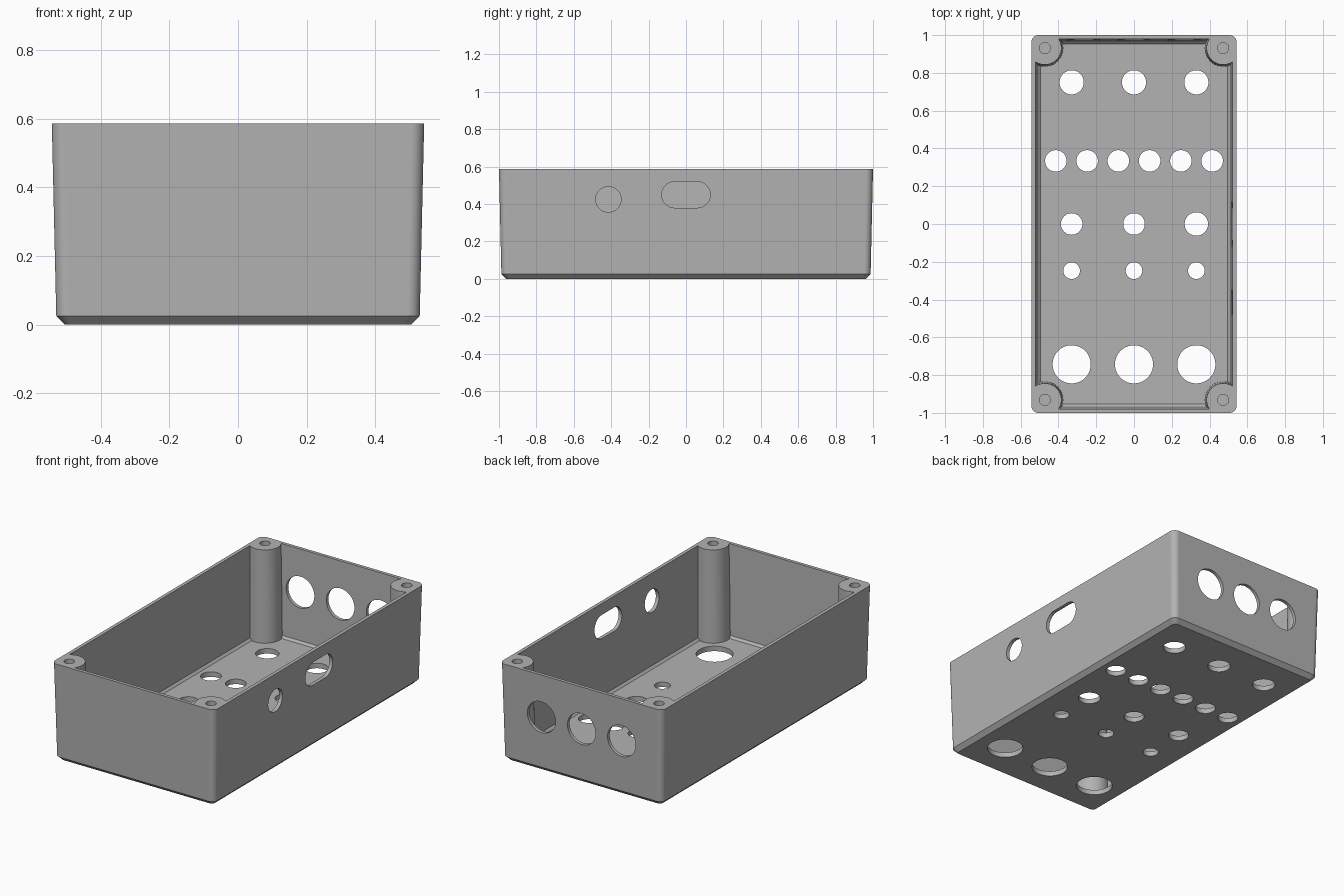
import bpy, bmesh
from math import sin, cos, pi
from mathutils import Matrix, Vector

cube = bpy.data.objects.get("Cube")
if cube:
    bpy.data.objects.remove(cube, do_unlink=True)

HEIGHT, FLOOR = 0.587, 0.03
POST_X, POST_Y = 0.472, 0.931

grey = bpy.data.materials.new("enclosure_grey")
grey.use_nodes = True
colour = (0.45, 0.45, 0.45, 1)
grey.diffuse_color = colour
grey.node_tree.nodes["Principled BSDF"].inputs["Base Color"].default_value = colour


def ring(hx, hy, r, z, steps=10):
    """Rounded rectangle outline; a circle when hx = hy = r."""
    points = []
    for k, (sx, sy) in enumerate(((1, 1), (-1, 1), (-1, -1), (1, -1))):
        for i in range(steps + 1):
            a = (k + i / steps) * pi / 2
            points.append(Vector((sx * (hx - r) + r * cos(a),
                                  sy * (hy - r) + r * sin(a), z)))
    return points


def loft(bm, levels, place=Matrix()):
    """Solid through a stack of outlines (hx, hy, radius, z)."""
    rows = [[bm.verts.new(place @ p) for p in ring(*lv)] for lv in levels]
    n = len(rows[0])
    bm.faces.new(rows[0][::-1])
    bm.faces.new(rows[-1])
    for low, high in zip(rows, rows[1:]):
        for i in range(n):
            j = (i + 1) % n
            bm.faces.new((low[i], low[j], high[j], high[i]))


def finish(bm, name):
    bmesh.ops.remove_doubles(bm, verts=bm.verts, dist=1e-5)
    bmesh.ops.recalc_face_normals(bm, faces=bm.faces)
    mesh = bpy.data.meshes.new(name)
    bm.to_mesh(mesh)
    bm.free()
    mesh.materials.append(grey)
    obj = bpy.data.objects.new(name, mesh)
    bpy.context.collection.objects.link(obj)
    return obj


def cut(target, cutter):
    """Subtract the cutter from the target and discard it."""
    mod = target.modifiers.new("cut", 'BOOLEAN')
    mod.operation, mod.solver, mod.object = 'DIFFERENCE', 'EXACT', cutter
    bpy.context.view_layer.objects.active = target
    bpy.ops.object.modifier_apply(modifier=mod.name)
    bpy.data.objects.remove(cutter, do_unlink=True)


# Drafted outer body with a chamfered base
bm = bmesh.new()
loft(bm, [(0.505, 0.962, 0.02, 0), (0.53, 0.987, 0.035, 0.025),
          (0.543, 1.0, 0.037, HEIGHT)])
box = finish(bm, "enclosure_box")

# Cavity with a small chamfer at the floor, flaring past the rim
bm = bmesh.new()
loft(bm, [(0.495, 0.953, 0.01, FLOOR), (0.508, 0.966, 0.01, FLOOR + 0.013),
          (0.522, 0.98, 0.01, HEIGHT), (0.522, 0.98, 0.01, HEIGHT + 0.05)])
cavity = finish(bm, "cavity_cutter")

# Tapered screw posts are left standing in the corners
corners = [(sx * POST_X, sy * POST_Y) for sx in (-1, 1) for sy in (-1, 1)]
bm = bmesh.new()
for x, y in corners:
    loft(bm, [(r, r, r, z) for r, z in ((0.1, -0.1), (0.086, HEIGHT + 0.1))],
         Matrix.Translation((x, y, 0)))
cut(cavity, finish(bm, "post_cutter"))
cut(box, cavity)

# Floor holes, row by row: (y, radius, x positions)
bm = bmesh.new()
trio = (-0.33, 0, 0.33)
rows = [(0.75, 0.064, trio), (0, 0.057, trio[:2]), (0, 0.062, trio[2:]),
        (-0.247, 0.044, trio), (-0.743, 0.101, trio),
        (0.334, 0.057, [0.1655 * (i - 2.5) for i in range(6)])]
for y, r, xs in rows:
    for x in xs:
        loft(bm, [(r, r, r, -0.1), (r, r, r, 0.1)], Matrix.Translation((x, y, 0)))

# Blind screw holes in the posts
for x, y in corners:
    r = 0.029
    loft(bm, [(r, r, r, 0.25), (r, r, r, 0.8)], Matrix.Translation((x, y, 0)))

# Round hole and slot in one long wall
along_x = Matrix(((0, 0, 1), (1, 0, 0), (0, 1, 0))).to_4x4()
for y, z, half, r in ((-0.415, 0.425, 0.068, 0.068), (0, 0.45, 0.13, 0.07)):
    loft(bm, [(half, r, r, 0.42), (half, r, r, 0.65)],
         Matrix.Translation((0, y, z)) @ along_x)

# Three round holes in the back wall
along_y = Matrix(((0, 1, 0), (0, 0, 1), (1, 0, 0))).to_4x4()
for x in (-0.267, 0, 0.267):
    r = 0.094
    loft(bm, [(r, r, r, 0.87), (r, r, r, 1.1)],
         Matrix.Translation((x, 0, 0.33)) @ along_y)
cut(box, finish(bm, "hole_cutter"))

# Smooth rounded surfaces, crisp edges
bpy.ops.object.select_all(action='DESELECT')
box.select_set(True)
bpy.context.view_layer.objects.active = box
bpy.ops.object.shade_smooth_by_angle(angle=pi / 6)
weighted = box.modifiers.new("even_normals", 'WEIGHTED_NORMAL')
weighted.keep_sharp = True
